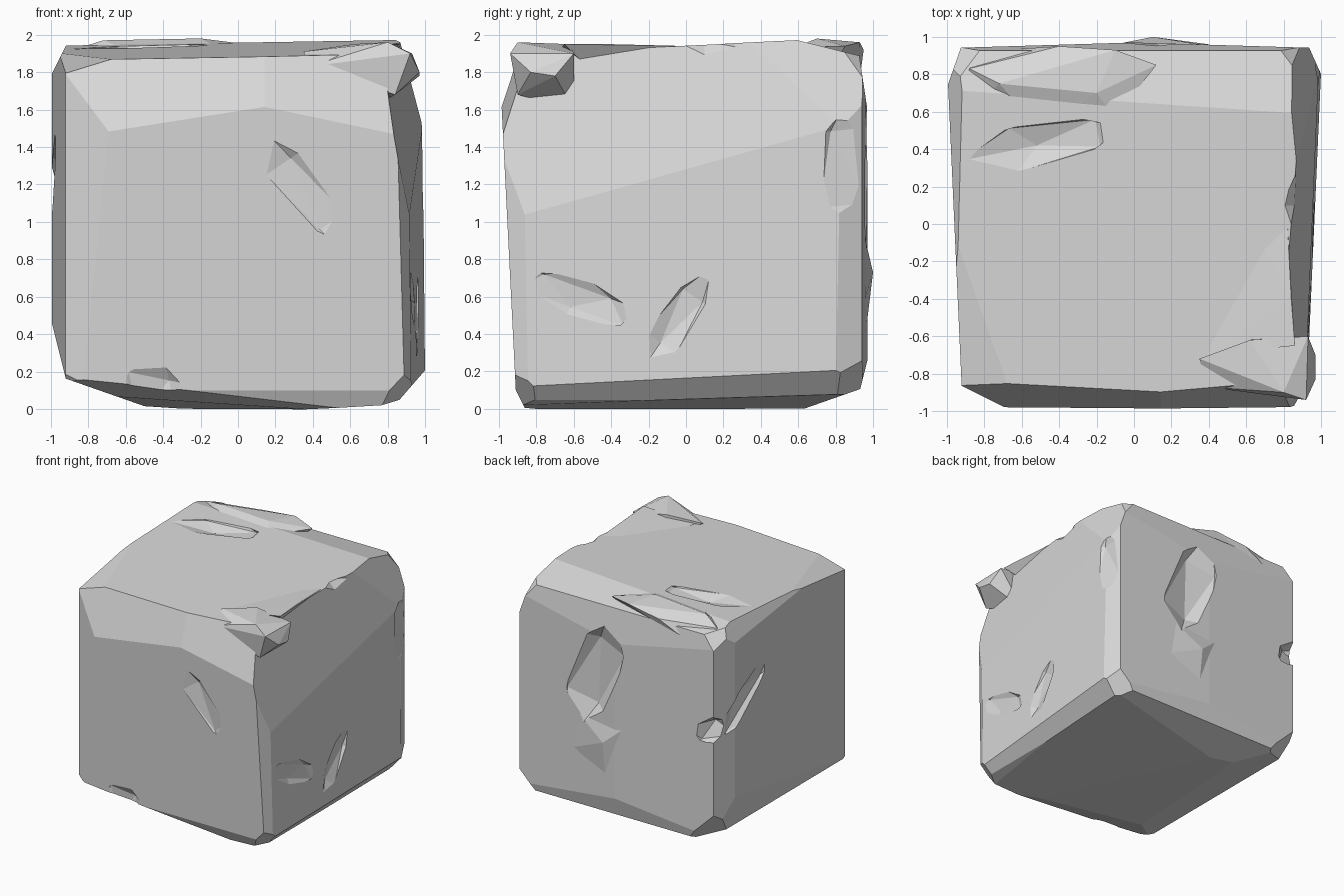
import bpy
import bmesh
from mathutils import Vector, Euler

old = bpy.data.objects.get("Cube")
if old:
    bpy.data.objects.remove(old, do_unlink=True)

# One plain stone colour
stone = bpy.data.materials.new("stone_grey")
stone.use_nodes = True
colour = (0.7, 0.7, 0.7, 1)
stone.diffuse_color = colour
shader = next(n for n in stone.node_tree.nodes if n.type == "BSDF_PRINCIPLED")
shader.inputs["Base Color"].default_value = colour
shader.inputs["Roughness"].default_value = 0.9

MIDDLE = Vector((0, 0, 1))


def finish(name, bm):
    bmesh.ops.recalc_face_normals(bm, faces=bm.faces)
    mesh = bpy.data.meshes.new(name)
    bm.to_mesh(mesh)
    bm.free()
    mesh.materials.append(stone)
    obj = bpy.data.objects.new(name, mesh)
    bpy.context.collection.objects.link(obj)
    return obj


def chip(bm, planes):
    """Slice flat facets off a block; each plane is a normal and an offset."""
    for *normal, offset in planes:
        n = Vector(normal)
        bmesh.ops.bisect_plane(
            bm, geom=bm.verts[:] + bm.edges[:] + bm.faces[:], dist=0.0001,
            plane_co=MIDDLE + n * (offset / n.length_squared),
            plane_no=n, clear_outer=True)
        rim = [e for e in bm.edges if e.is_boundary]
        if rim:
            bmesh.ops.holes_fill(bm, edges=rim, sides=0)


def lump(name, points):
    """A raised chunk wrapped around a few corner points."""
    bm = bmesh.new()
    for p in points:
        bm.verts.new(p)
    hull = bmesh.ops.convex_hull(bm, input=bm.verts[:])
    spare = {g for g in hull["geom_interior"] + hull["geom_unused"]
             if isinstance(g, bmesh.types.BMVert)}
    bmesh.ops.delete(bm, geom=list(spare), context="VERTS")
    return finish(name, bm)


def gouge(name, centre, radii, turn):
    """A faceted cutter for a shallow dent."""
    bm = bmesh.new()
    bmesh.ops.create_icosphere(bm, subdivisions=1, radius=1)
    bmesh.ops.scale(bm, vec=radii, verts=bm.verts)
    bmesh.ops.rotate(bm, matrix=Euler(turn).to_matrix(), verts=bm.verts)
    bmesh.ops.translate(bm, vec=centre, verts=bm.verts)
    obj = finish(name, bm)
    obj.hide_render = True
    return obj


def combine(body, other, operation):
    mod = body.modifiers.new(other.name, "BOOLEAN")
    mod.operation = operation
    mod.solver = "EXACT"
    mod.object = other
    bpy.context.view_layer.objects.active = body
    bpy.ops.object.modifier_apply(modifier=mod.name)
    bpy.data.objects.remove(other, do_unlink=True)


# Main block
block = bmesh.new()
bmesh.ops.create_cube(block, size=2.1)
bmesh.ops.translate(block, vec=MIDDLE, verts=block.verts)

# Leaning sides, top and underside
chip(block, [
    (1, -.045, .01, .955), (1, -.09, .17, 1), (-1, -.045, 0, .96),
    (0, -1, -.05, .955), (.03, 1, 0, .97), (-.03, 1, 0, .97),
    (-.02, -.05, 1, .925), (.06, .03, -1, 1), (-.07, -.03, -1, 1)])
# Top edges
chip(block, [
    (-.06, -1, .33, 1.18), (.08, -1, .33, 1.2), (1, .08, .35, 1.23),
    (-1, 0, .5, 1.39), (-.3, -.15, 1, 1.2), (0, 1, .15, 1.06),
    (0, .25, 1, 1.12)])
# Bottom edges
chip(block, [
    (1, 0, -.87, 1.69), (.3, 0, -1, 1.21), (-1, 0, -.25, 1.13),
    (-.35, 0, -1, 1.16), (0, -1, -.5, 1.36), (-.1, -.3, -1, 1.2),
    (0, 1, -.25, 1.155), (0, .35, -1, 1.22)])
# Upright edges and corners
chip(block, [
    (-.5, -1, 0, 1.325), (1, -.55, 0, 1.39), (1, .45, 0, 1.36),
    (-1, .35, 0, 1.255), (-1, -1, 1, 2.6), (1, 1, 1, 2.6),
    (1, -1, 1, 2.5), (-1, -1, -1, 2.6), (1, -1, -1, 2.62),
    (1, 1, -1, 2.62), (-1, 1, -1, 2.52), (-1, 1, 1, 2.64)])
rock = finish("rock_block", block)

# Raised chunks on the top and back
chunks = [
    lump("back_left_chunk", [
        (-.92, .55, 1.75), (-.88, .83, 1.92), (-.72, .75, 1.97), (-.2, .7, 1.98),
        (-.1, .93, 1.96), (-.4, .95, 1.92), (.12, .85, 1.94), (-.1, .57, 1.93),
        (-.5, .5, 1.88), (-.86, .92, 1.7), (-.4, .6, 1.5)]),
    lump("right_ridge", [
        (.4, -.7, 1.9), (.6, .05, 1.92), (.82, 0, 1.94), (.84, -.4, 1.95),
        (.86, -.65, 1.95), (.6, -.3, 1.6)]),
    lump("front_corner_chunk", [
        (.35, -.72, 1.91), (.38, -.87, 1.83), (.62, -.62, 1.95), (.93, -.6, 1.9),
        (.97, -.83, 1.8), (.92, -.94, 1.9), (.8, -.9, 1.96), (.97, -.7, 1.78),
        (.84, -.9, 1.68), (.7, -.6, 1.6)]),
    lump("back_knob", [
        (.1, 1, .73), (.4, .96, .6), (-.1, .96, .9), (.1, .96, .4),
        (.35, .96, .9), (.1, .8, .7)]),
]

# Shallow dents in the sides and top
dents = [
    gouge("front_groove", (.36, -1.01, 1.15), (.16, .08, .45), (0, -.6, 0)),
    gouge("front_foot_notch", (-.45, -.96, .06), (.22, .1, .24), (0, .2, 0)),
    gouge("right_groove", (.98, -.05, .48), (.06, .12, .34), (-.6, 0, 0)),
    gouge("right_foot_groove", (.95, -.6, .6), (.05, .36, .13), (-.35, 0, 0)),
    gouge("right_back_scoop", (1.03, .95, 1.3), (.1, .3, .45), (.1, 0, 0)),
    gouge("back_valley", (.2, 1.03, 1.3), (.28, .16, .62), (0, -.3, 0)),
    gouge("left_groove", (-1.04, .62, 1.25), (.12, .55, .15), (-.6, 0, 0)),
    gouge("back_corner_notch", (-.98, 1.02, 1.1), (.3, .2, .15), (0, .3, 0)),
    gouge("top_groove", (-.52, .42, 1.96), (.46, .14, .07), (0, 0, .2)),
    gouge("top_edge_notch", (.92, .1, 1.96), (.14, .2, .1), (0, .4, 0)),
]

for chunk in chunks:
    combine(rock, chunk, "UNION")
for dent in dents:
    combine(rock, dent, "DIFFERENCE")

# Crisp, flat facets
for face in rock.data.polygons:
    face.use_smooth = False
